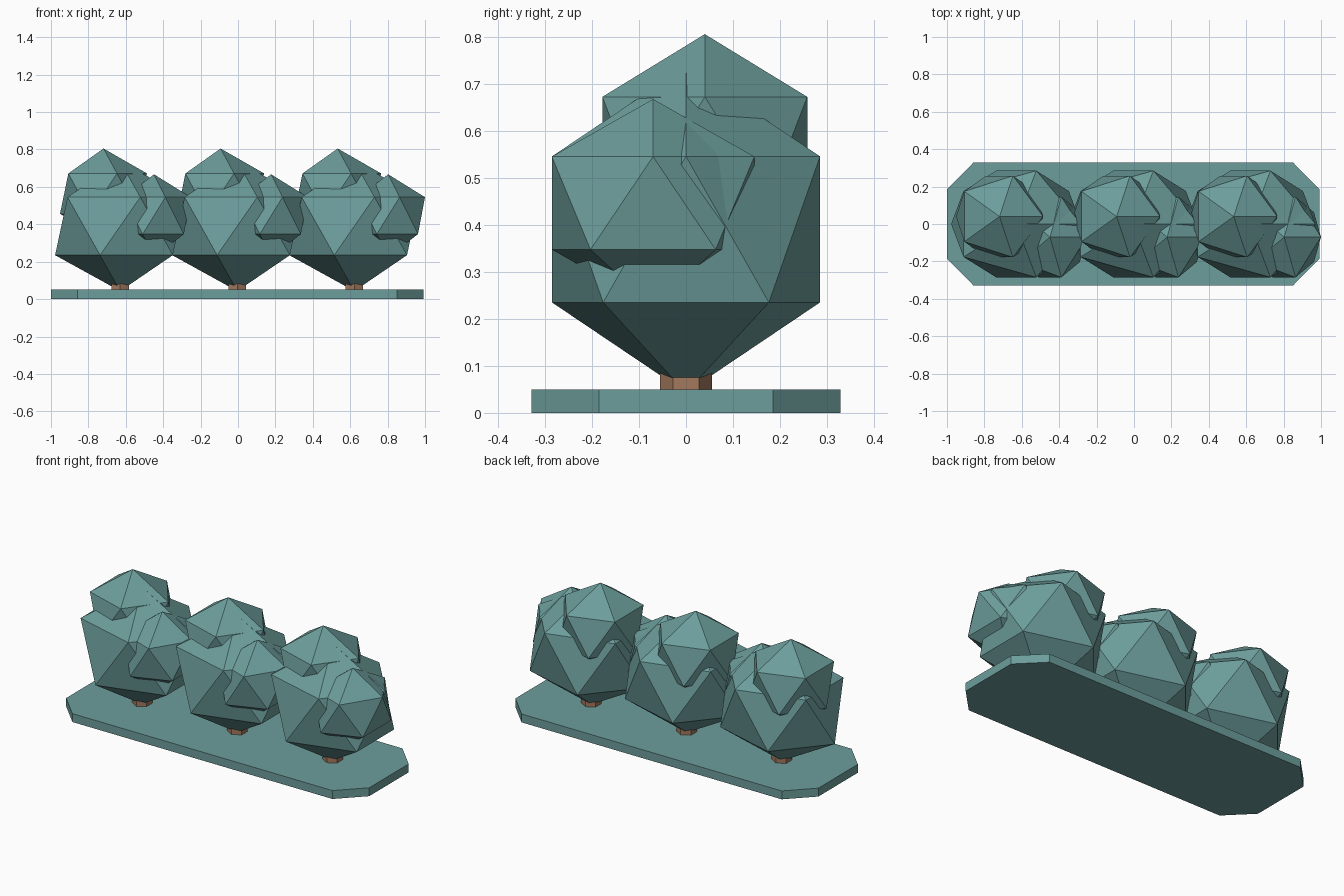
import bpy, bmesh
from mathutils import Matrix

if "Cube" in bpy.data.objects:
    bpy.data.objects.remove(bpy.data.objects["Cube"])


def material(name, rgb):
    m = bpy.data.materials.new(name)
    m.diffuse_color = (*rgb, 1.0)
    m.use_nodes = True
    m.node_tree.nodes["Principled BSDF"].inputs["Base Color"].default_value = m.diffuse_color
    return m


TEAL = material("leaf_teal", (0.15, 0.34, 0.33))
BROWN = material("bark_brown", (0.36, 0.19, 0.11))


def add(name, bm, mat):
    bmesh.ops.recalc_face_normals(bm, faces=bm.faces)
    me = bpy.data.meshes.new(name)
    bm.to_mesh(me)
    bm.free()
    me.materials.append(mat)
    ob = bpy.data.objects.new(name, me)
    bpy.context.collection.objects.link(ob)
    return ob


def blob(name, centre, radii):
    # stretched icosahedron standing on a point
    bm = bmesh.new()
    mx = Matrix.Translation(centre) @ Matrix.Diagonal((*radii, 1.0))
    bmesh.ops.create_icosphere(bm, subdivisions=1, radius=1.0, matrix=mx)
    return add(name, bm, TEAL)


# ground slab with chamfered corners
CX = -0.004
bm = bmesh.new()
outline = [(0.996, -0.185), (0.996, 0.185), (0.855, 0.328), (-0.855, 0.328),
           (-0.996, 0.185), (-0.996, -0.185), (-0.855, -0.328), (0.855, -0.328)]
face = bm.faces.new([bm.verts.new((CX + x, y, 0)) for x, y in outline])
ext = bmesh.ops.extrude_face_region(bm, geom=[face])
bmesh.ops.translate(bm, vec=(0, 0, 0.05),
                    verts=[v for v in ext["geom"] if isinstance(v, bmesh.types.BMVert)])
add("ground_slab", bm, TEAL)

# three identical bushes in a row
for i in (-1, 0, 1):
    x = CX + i * 0.626
    tag = str(i + 2)
    # hexagonal trunk
    bm = bmesh.new()
    bmesh.ops.create_cone(bm, cap_ends=True, segments=6, radius1=0.055, radius2=0.055,
                          depth=0.11, matrix=Matrix.Translation((x, 0, 0.095)))
    add("trunk_" + tag, bm, BROWN)
    # foliage clumps
    blob("main_foliage_" + tag, (x, 0, 0.39), (0.389, 0.335, 0.347))
    blob("top_foliage_" + tag, (x - 0.089, 0.04, 0.564), (0.26, 0.256, 0.241))
    blob("side_foliage_" + tag, (x + 0.181, -0.07, 0.446), (0.22, 0.253, 0.221))
